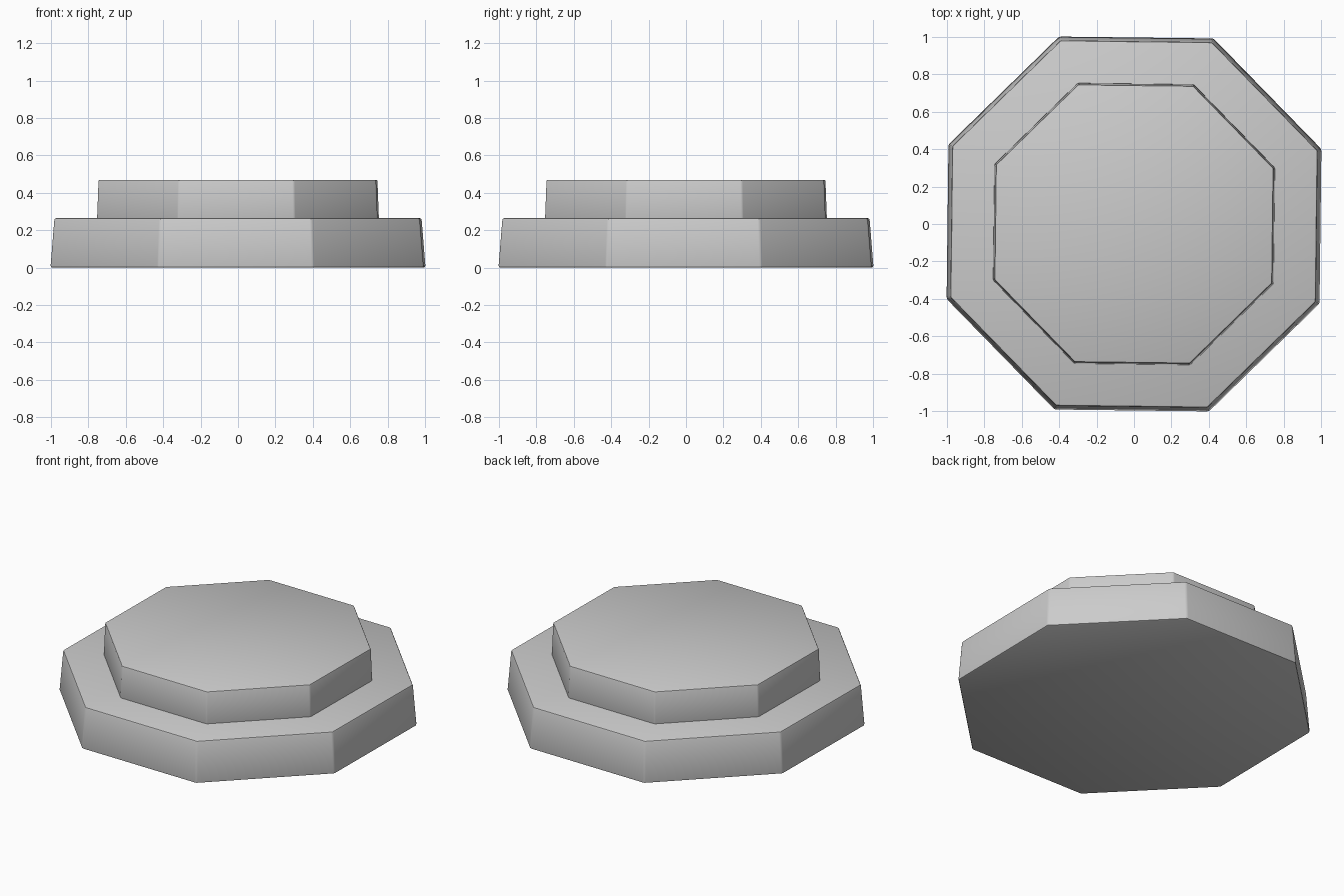
import bpy
import math

cube = bpy.data.objects.get("Cube")
if cube:
    bpy.data.objects.remove(cube, do_unlink=True)

grey = bpy.data.materials.new("plain_grey")
grey.use_nodes = True
colour = (0.6, 0.6, 0.6, 1)
grey.diffuse_color = colour
grey.node_tree.nodes["Principled BSDF"].inputs["Base Color"].default_value = colour

TWIST = math.radians(22.5 - 0.7)


def octagon_tier(name, bottom, top, z0, z1, bevel):
    """Tapered eight-sided slab with softened edges."""
    bpy.ops.mesh.primitive_cone_add(
        vertices=8, radius1=bottom, radius2=top, depth=z1 - z0,
        location=(0, 0, (z0 + z1) / 2))
    tier = bpy.context.object
    tier.name = name
    # Turn the mesh so flat sides face the axes, with a slight twist
    reach = max(abs(v.co.x) for v in tier.data.vertices)
    start = 0 if reach > bottom * 0.99 else math.radians(22.5)
    tier.rotation_euler.z = TWIST - start
    tier.data.materials.append(grey)
    mod = tier.modifiers.new("soft_edges", "BEVEL")
    mod.width = bevel
    mod.segments = 2
    mod.limit_method = "ANGLE"
    bpy.ops.object.modifier_apply(modifier=mod.name)
    bpy.ops.object.shade_smooth_by_angle(angle=math.radians(40))
    return tier


# Wide lower slab and narrower raised slab
octagon_tier("base_slab", 1.08, 1.057, 0, 0.265, 0.01)
octagon_tier("upper_slab", 0.812, 0.803, 0.25, 0.47, 0.008)
